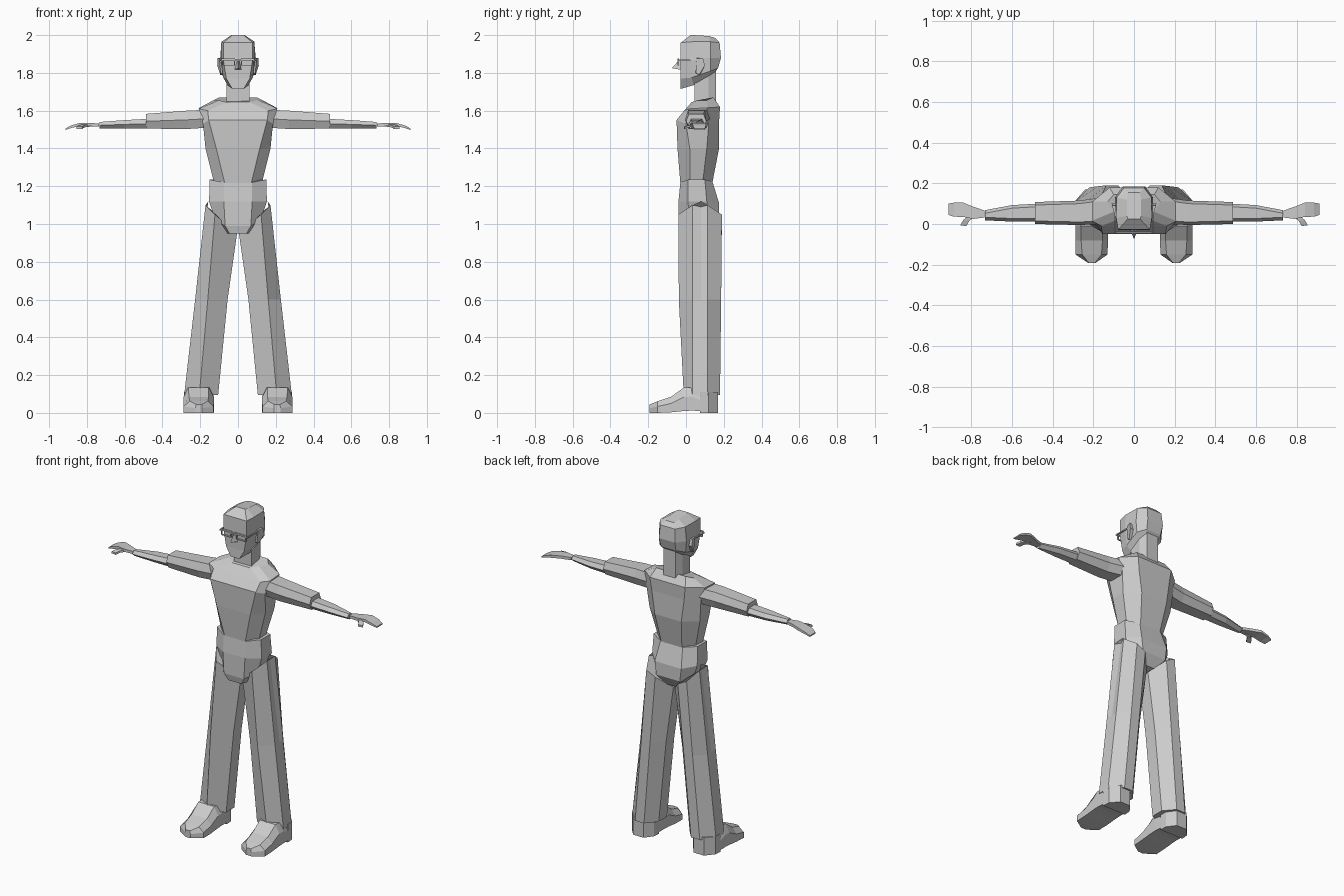
import bpy, bmesh

grey = bpy.data.materials.new("light grey")
grey.diffuse_color = (0.6, 0.6, 0.6, 1)


def finish(name, bm):
    bmesh.ops.recalc_face_normals(bm, faces=bm.faces)
    me = bpy.data.meshes.new(name)
    bm.to_mesh(me)
    bm.free()
    me.materials.append(grey)
    ob = bpy.data.objects.new(name, me)
    bpy.context.collection.objects.link(ob)
    return ob


def loft(name, rings, side=1):
    """Skin a list of point rings and cap both ends; side=-1 mirrors in x."""
    bm = bmesh.new()
    vs = [[bm.verts.new((x * side, y, z)) for x, y, z in r] for r in rings]
    n = len(rings[0])
    for a, b in zip(vs, vs[1:]):
        for i in range(n):
            j = (i + 1) % n
            bm.faces.new((a[i], a[j], b[j], b[i]))
    bm.faces.new(vs[0])
    bm.faces.new(vs[-1])
    return finish(name, bm)


def sym(half):
    """Complete a front-to-back half ring by mirroring it in x."""
    return half + [(-x, y, z) for x, y, z in reversed(half)]


def box(name, lo, hi, side=1):
    (a, b, c), (d, e, f) = lo, hi
    return loft(name, [[(a, b, z), (d, b, z), (d, e, z), (a, e, z)] for z in (c, f)], side)


# Torso
loft("torso", [sym(h) for h in (
    [(.07, -.03, 1.215), (.13, .02, 1.23), (.13, .09, 1.235), (.07, .14, 1.22)],
    [(.115, -.045, 1.4), (.172, .02, 1.4), (.172, .11, 1.4), (.09, .175, 1.4)],
    [(.155, -.05, 1.55), (.185, .0, 1.53), (.185, .12, 1.53), (.11, .175, 1.54)],
    [(.16, -.01, 1.60), (.208, .015, 1.61), (.205, .11, 1.615), (.12, .18, 1.62)],
    [(.06, .03, 1.645), (.1, .06, 1.655), (.13, .11, 1.655), (.1, .145, 1.67)])])

# Hips
loft("hips", [sym(h) for h in (
    [(.045, -.03, .95), (.06, .02, .95), (.06, .1, .96), (.04, .14, .97)],
    [(.068, -.04, .99), (.12, .02, 1.02), (.12, .11, 1.02), (.08, .175, 1.03)],
    [(.075, -.04, 1.12), (.153, .01, 1.12), (.153, .11, 1.12), (.09, .175, 1.11)],
    [(.075, -.03, 1.22), (.15, .01, 1.235), (.15, .1, 1.235), (.075, .14, 1.225)])])

# Neck and head
loft("neck", [[(-.06, .045, z), (.06, .045, z), (.06, .12, z), (.04, .16, z),
               (-.04, .16, z), (-.06, .12, z)] for z in (1.62, 1.82)])
loft("head", [sym(h) for h in (
    [(.03, -.03, 1.715), (.055, .04, 1.735), (.055, .12, 1.78), (.04, .15, 1.8)],
    [(.062, -.028, 1.77), (.078, .03, 1.775), (.088, .13, 1.81), (.05, .17, 1.825)],
    [(.078, -.03, 1.87), (.09, .03, 1.87), (.094, .13, 1.88), (.055, .185, 1.88)],
    [(.078, -.028, 1.96), (.088, .03, 1.965), (.086, .13, 1.965), (.05, .178, 1.96)],
    [(.03, .025, 2.0), (.035, .04, 2.0), (.035, .12, 1.995), (.03, .155, 1.985)])])
loft("nose", [[(-.008, -.02, 1.875), (.008, -.02, 1.875), (0, -.035, 1.87)],
              [(-.022, -.02, 1.815), (.022, -.02, 1.815), (0, -.075, 1.825)]])
box("glasses_bridge", (-.02, -.045, 1.863), (.02, -.036, 1.871))

for s, tag in ((1, "left"), (-1, "right")):
    # Glasses: rims around each eye and an arm back to the ear
    box("glasses_top_rim_" + tag, (.015, -.045, 1.866), (.088, -.036, 1.875), s)
    box("glasses_bottom_rim_" + tag, (.022, -.045, 1.838), (.08, -.036, 1.843), s)
    for x in (.017, .08):
        box("glasses_side_rim_" + tag, (x, -.045, 1.84), (x + .005, -.036, 1.87), s)
    box("glasses_arm_" + tag, (.09, -.045, 1.863), (.096, .07, 1.87), s)

    # Ear
    loft("ear_" + tag, [
        [(.075, .05, 1.8), (.075, .075, 1.79), (.085, .1, 1.84), (.085, .09, 1.88), (.085, .055, 1.88)],
        [(.092, .052, 1.8), (.094, .07, 1.79), (.11, .1, 1.84), (.108, .09, 1.88), (.098, .055, 1.875)]], s)

    # Trouser leg: eight sided with a front crease
    legs = []
    for inn, mid, out, front, back, z, hip in (
            (.105, .205, .285, -.012, .18, .095, 0),
            (.055, .16, .227, -.038, .186, .6, 0),
            (.005, .122, .172, -.04, .19, 1.05, 1)):
        legs.append([(mid, front, z + .0 * hip), (out, .035, z + .05 * hip),
                     (out - .015 * hip, .08, z + .07 * hip), (out, .115, z + .05 * hip),
                     (mid + .015, back, z), (mid - .045, back, z - .03 * hip),
                     (inn, .115, z - .1 * hip), (inn, .035, z - .1 * hip)])
    loft("leg_" + tag, legs, s)

    # Shoe: sections run from toe to heel
    shoe = []
    for y, a, b, c, d, h, base in (
            (-.192, .19, .225, .192, .222, .045, 0), (-.15, .13, .288, .16, .255, .062, 0),
            (-.08, .128, .288, .155, .26, .085, .003), (-.01, .128, .288, .155, .262, .135, .01),
            (.03, .128, .288, .15, .265, .135, .012), (.08, .13, .287, .14, .275, .1, .01)):
        shoe.append([(a, y, base), (b, y, base), (b, y, h * .55 + base),
                     (d, y, h), (c, y, h), (a, y, h * .55 + base)])
    loft("shoe_" + tag, shoe, s)
    loft("shoe_heel_" + tag, [
        [(.13, .075, z), (.287, .075, z), (.284, .12, z), (.24, .17, z), (.17, .17, z), (.133, .12, z)]
        for z in (0, .11)], s)

    # Sleeve and forearm: six-sided tubes along x
    def tube(name, sections):
        loft(name, [[(x, f + .02, lo), (x, f, (lo + hi) / 2), (x, f + .015, hi),
                     (x, b - .015, hi), (x, b, (lo + hi) / 2), (x, b - .02, lo)]
                    for x, f, b, lo, hi in sections], s)
    tube("upper_arm_" + tag, [(.16, .0, .13, 1.51, 1.605), (.27, -.005, .115, 1.503, 1.6),
                              (.488, .0, .108, 1.505, 1.583)])
    tube("forearm_" + tag, [(.47, .012, .1, 1.505, 1.557), (.6, .012, .093, 1.505, 1.55),
                            (.732, .018, .068, 1.505, 1.54)])

    # Hand: flat palm with drooping fingers
    loft("hand_" + tag, [[(x, f, z), (x, b, z), (x, b, z + t), (x, f, z + t)]
                         for x, f, b, z, t in (
        (.735, .032, .066, 1.516, .016), (.79, .025, .085, 1.518, .017),
        (.84, .035, .105, 1.518, .016), (.885, .036, .105, 1.508, .013),
        (.913, .045, .1, 1.498, .008))], s)
    # Thumb
    loft("thumb_" + tag, [[(x, y, z), (x + .03, y + .004, z), (x + .03, y + .004, z + .012), (x, y, z + .012)]
                          for x, y, z in ((.775, .045, 1.517), (.81, .015, 1.512), (.825, -.01, 1.504))], s)
